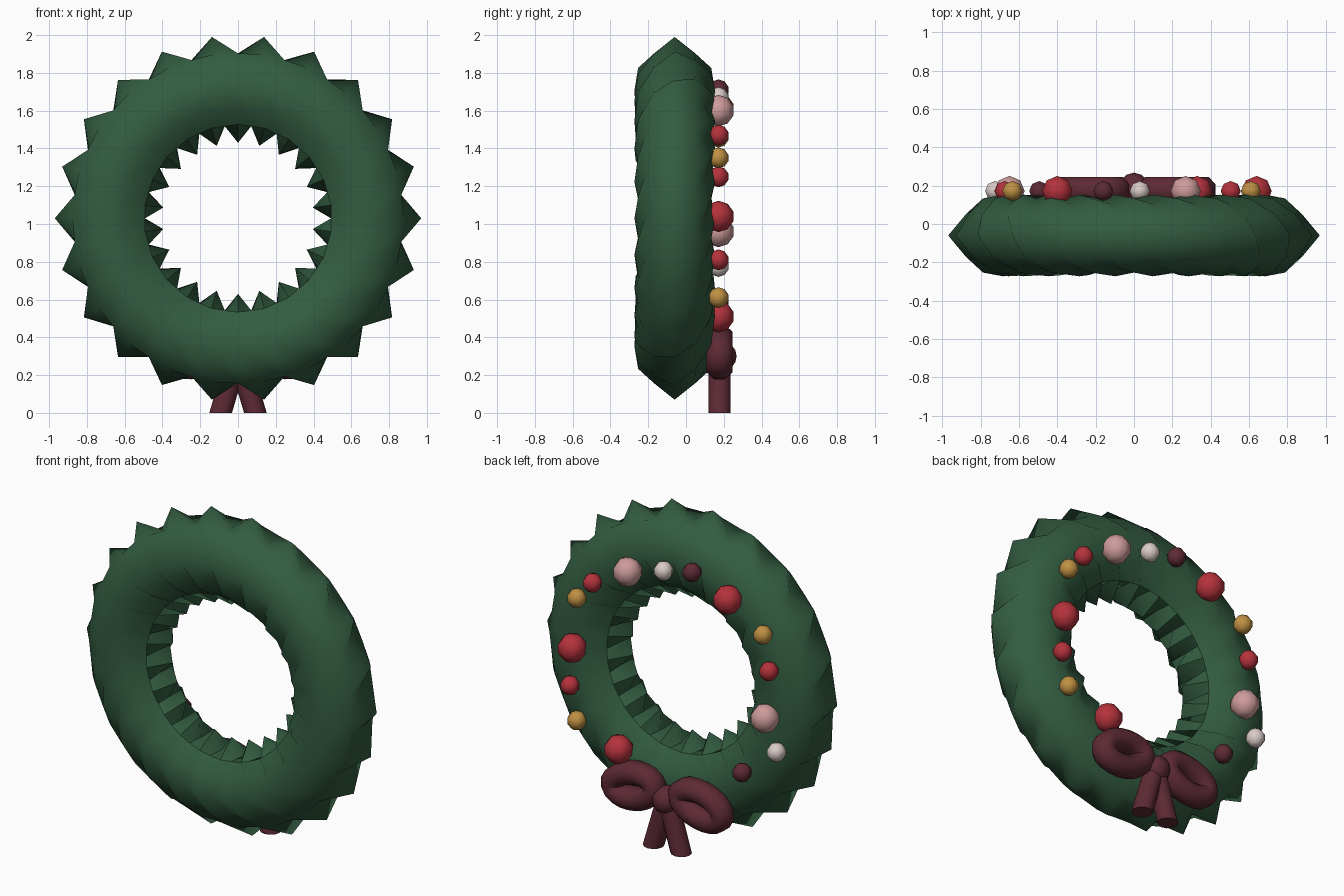
import bpy, bmesh, math
from mathutils import Vector

if "Cube" in bpy.data.objects:
    bpy.data.objects.remove(bpy.data.objects["Cube"])

def mat(name, c):
    m = bpy.data.materials.new(name)
    m.diffuse_color = (*c, 1)
    m.use_nodes = True
    m.node_tree.nodes["Principled BSDF"].inputs["Base Color"].default_value = m.diffuse_color
    return m

GREEN = mat("pine green", (0.033, 0.108, 0.053))
RED = mat("berry red", (0.46, 0.032, 0.045))
GOLD = mat("gold", (0.52, 0.28, 0.055))
PINK = mat("dusty pink", (0.62, 0.33, 0.33))
WHITE = mat("pearl white", (0.70, 0.60, 0.57))
MAROON = mat("maroon", (0.110, 0.023, 0.035))

def finish(name, bm, m, angle=60):
    bmesh.ops.recalc_face_normals(bm, faces=bm.faces)
    me = bpy.data.meshes.new(name)
    bm.to_mesh(me)
    bm.free()
    me.materials.append(m)
    ob = bpy.data.objects.new(name, me)
    bpy.context.collection.objects.link(ob)
    bpy.ops.object.select_all(action='DESELECT')
    ob.select_set(True)
    bpy.context.view_layer.objects.active = ob
    bpy.ops.object.shade_smooth_by_angle(angle=math.radians(angle))
    return ob

def skin(bm, rings, closed):
    """Bridge rings of points into a tube."""
    vs = [[bm.verts.new(p) for p in r] for r in rings]
    n, k = len(vs), len(vs[0])
    for i in range(n if closed else n - 1):
        a, b = vs[i], vs[(i + 1) % n]
        for j in range(k):
            bm.faces.new((a[j], a[(j + 1) % k], b[(j + 1) % k], b[j]))
    if not closed:
        bm.faces.new(vs[0])
        bm.faces.new(vs[-1])

# Wreath: tube with 22 pointed lumps outside and inside, in a staggered lattice
rings = []
for i in range(44):
    u = 2 * math.pi * i / 44
    s = 1 if i % 2 == 0 else -1
    ring = []
    for j in range(12):
        v = 2 * math.pi * j / 12
        c, s2 = abs(math.cos(v)), math.sin(v) ** 2
        rad = 0.203 + 0.030 * c ** 4 + s * (0.052 * math.cos(3 * v) * c + 0.010 * s2)
        r = 0.685 + rad * math.cos(v)
        ring.append((r * math.cos(u), -0.06 + rad * math.sin(v), 1.03 + r * math.sin(u)))
    rings.append(ring)
bm = bmesh.new()
skin(bm, rings, True)
finish("wreath", bm, GREEN)

# Baubles on the back face: x, z, radius, colour
B, S = 0.083, 0.055
baubles = [(.33, .51, B, RED), (.61, .61, S, GOLD), (.655, .81, S, RED),
           (.64, 1.04, B, RED), (.61, 1.35, S, GOLD), (.505, 1.47, S, RED),
           (.27, 1.60, B, PINK), (.03, 1.67, S, WHITE), (-.16, 1.71, S, MAROON),
           (-.40, 1.61, B, RED), (-.635, 1.46, S, GOLD), (-.675, 1.25, S, RED),
           (-.65, .96, B, PINK), (-.725, .775, S, WHITE), (-.495, .59, S, MAROON)]
for k, (x, z, r, m) in enumerate(baubles):
    bm = bmesh.new()
    bmesh.ops.create_uvsphere(bm, u_segments=8, v_segments=5, radius=r)
    bmesh.ops.translate(bm, verts=bm.verts, vec=(x, 0.172, z))
    finish(f"bauble_{k + 1}", bm, m)

for side, label in ((1, "right"), (-1, "left")):
    # Bow loop: oval tube drooping outward
    rings = []
    tilt = math.radians(-13)
    for i in range(20):
        t = 2 * math.pi * i / 20
        a, b = 0.143 * math.cos(t), 0.077 * math.sin(t)
        n = Vector((math.cos(t) * 0.077, math.sin(t) * 0.143)).normalized()
        ring = []
        for j in range(8):
            w = 2 * math.pi * (j + 0.5) / 8
            px, pz = a + 0.068 * math.cos(w) * n.x, b + 0.068 * math.cos(w) * n.y
            ring.append((side * (0.225 + px * math.cos(tilt) - pz * math.sin(tilt)),
                         0.178 + 0.074 * math.sin(w),
                         0.322 + px * math.sin(tilt) + pz * math.cos(tilt)))
        rings.append(ring)
    bm = bmesh.new()
    skin(bm, rings, True)
    finish(f"bow_loop_{label}", bm, MAROON)

    # Ribbon tail down to the ground
    bm = bmesh.new()
    skin(bm, [[(side * cx + 0.06 * math.cos(w), 0.178 + 0.058 * math.sin(w), z)
               for w in (2 * math.pi * j / 12 for j in range(12))]
              for cx, z in ((0.0, 0.31), (0.092, 0.0))], False)
    finish(f"ribbon_tail_{label}", bm, MAROON, 40)

# Knot
bm = bmesh.new()
bmesh.ops.create_uvsphere(bm, u_segments=12, v_segments=8, radius=1)
for v in bm.verts:
    v.co = Vector((v.co.x * 0.08, 0.185 + v.co.y * 0.083, 0.3 + v.co.z * 0.08))
finish("bow_knot", bm, MAROON)
